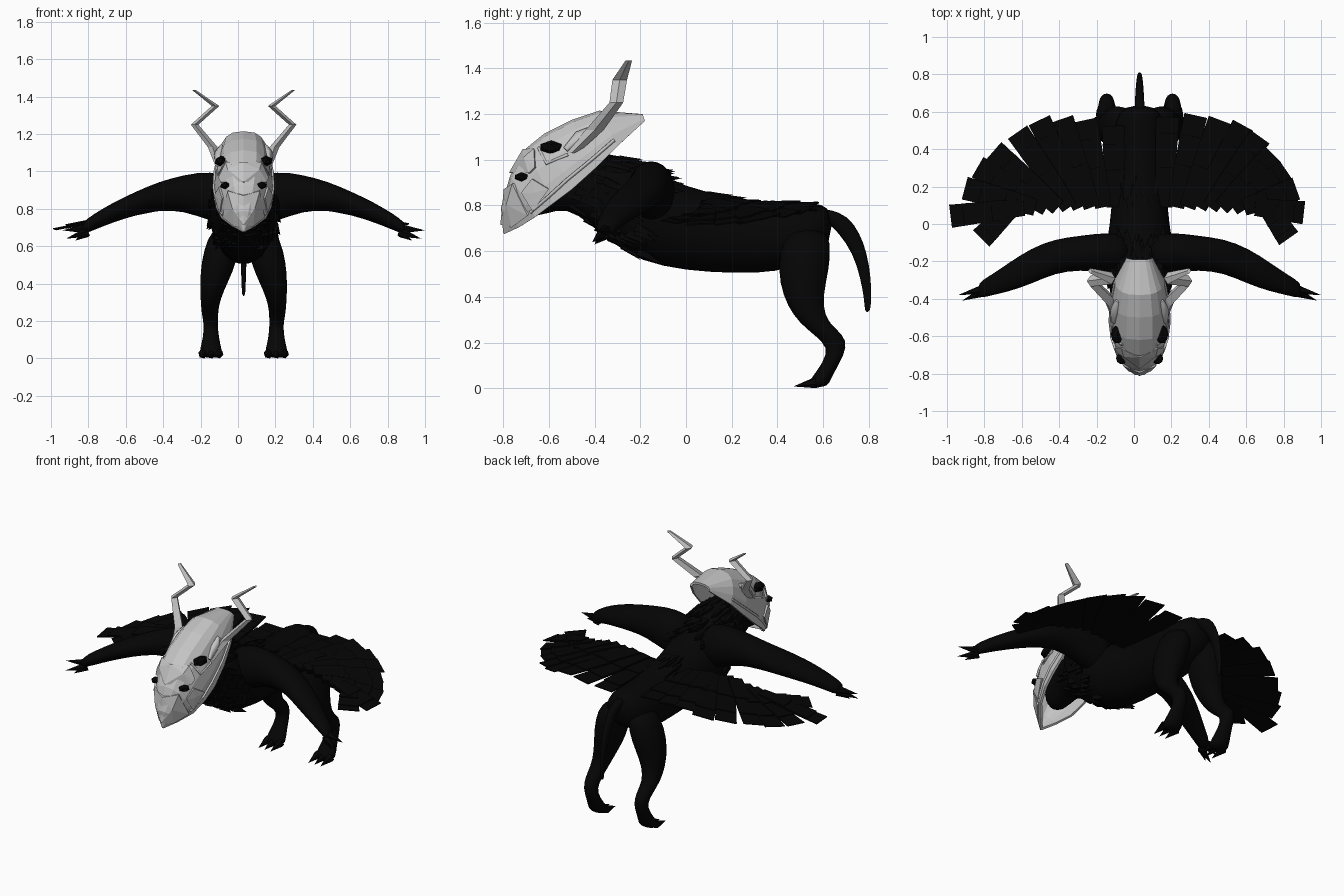
import bpy, bmesh, math, random
from mathutils import Vector

random.seed(4)
if "Cube" in bpy.data.objects:
    bpy.data.objects.remove(bpy.data.objects["Cube"])

CX = 0.03  # the body's own centre line
AXES = {"x": Vector((1, 0, 0)), "y": Vector((0, 1, 0)), "z": Vector((0, 0, 1))}


def material(name, value):
    m = bpy.data.materials.new(name)
    m.use_nodes = True
    col = (value, value, value, 1)
    m.diffuse_color = col
    m.node_tree.nodes["Principled BSDF"].inputs["Base Color"].default_value = col
    return m


BLACK = material("black fur", 0.0015)
BONE = material("pale grey bone", 0.55)


def add_object(name, data, mat):
    ob = bpy.data.objects.new(name, data)
    data.materials.append(mat)
    bpy.context.collection.objects.link(ob)
    return ob


def finish(name, bm, mat, smooth=False, subsurf=0):
    bmesh.ops.recalc_face_normals(bm, faces=bm.faces)
    for f in bm.faces:
        f.smooth = smooth
    me = bpy.data.meshes.new(name)
    bm.to_mesh(me)
    bm.free()
    ob = add_object(name, me, mat)
    if subsurf:
        ob.modifiers.new("round", "SUBSURF").levels = subsurf
    return ob


def loft(name, sections, plane, side=1, mat=BLACK, n=12, smooth=True):
    """Skin ellipses (x, y, z, ra, rb) lying in the given plane."""
    bm = bmesh.new()
    u, v = AXES[plane[0]], AXES[plane[1]]
    rings = []
    for x, y, z, ra, rb in sections:
        c = Vector((CX + side * x, y, z))
        angles = [math.tau * i / n for i in range(n)]
        rings.append([bm.verts.new(c + u * ra * math.cos(a) + v * rb * math.sin(a))
                      for a in angles])
    for r, s in zip(rings, rings[1:]):
        for i in range(n):
            bm.faces.new((r[i], r[(i + 1) % n], s[(i + 1) % n], s[i]))
    bm.faces.new(rings[0])
    bm.faces.new(rings[-1])
    return finish(name, bm, mat, smooth, 1 if smooth else 0)


def spike(bm, base, tip, r, n=5):
    d = (tip - base).normalized()
    u = d.orthogonal().normalized()
    v = d.cross(u)
    ring = [bm.verts.new(base + r * (u * math.cos(math.tau * i / n) + v * math.sin(math.tau * i / n)))
            for i in range(n)]
    top = bm.verts.new(tip)
    for i in range(n):
        bm.faces.new((ring[i], ring[(i + 1) % n], top))
    bm.faces.new(ring)


def tube(name, points, radii, depth, mat):
    cu = bpy.data.curves.new(name, "CURVE")
    cu.dimensions = "3D"
    cu.bevel_depth, cu.bevel_resolution = depth, 0
    cu.use_fill_caps = True
    sp = cu.splines.new("POLY")
    sp.points.add(len(points) - 1)
    for p, co, r in zip(sp.points, points, radii):
        p.co, p.radius = (*co, 1), r
    return add_object(name, cu, mat)


# Torso and neck
BODY = [(0, -.7, .82, .07, .08), (0, -.62, .86, .1, .1), (0, -.52, .91, .115, .12),
        (0, -.42, .87, .14, .155), (0, -.32, .83, .175, .2), (0, -.2, .77, .2, .22),
        (0, 0, .695, .16, .185), (0, .2, .67, .145, .17), (0, .4, .655, .145, .155),
        (0, .55, .69, .14, .125), (0, .64, .71, .08, .09)]
loft("torso", BODY, "xz", n=16)

# Shaggy mane swept backwards around the neck and chest, and along the spine
bm = bmesh.new()
for i in range(170):
    k = random.choice([2, 3, 3, 4, 4, 5, 6])
    t = random.random() * (.5 if k == 5 else 1)
    a = random.uniform(0, math.tau) if k < 5 else random.uniform(.8, 2.3)
    _, y, z, ra, rb = [p + (q - p) * t for p, q in zip(BODY[k], BODY[k + 1])]
    out = Vector((ra * math.cos(a), 0, rb * math.sin(a)))
    base = Vector((CX, y, z)) + out * .9
    spike(bm, base, base + out.normalized() * .035 + Vector((0, random.uniform(.06, .12), -.03)), .028, 4)
finish("mane", bm, BLACK)

# Tail
TAIL = [(0, .59, .785, .03, .04), (0, .65, .755, .028, .065), (0, .715, .68, .024, .05),
        (0, .762, .59, .02, .034), (0, .787, .48, .015, .025), (0, .797, .38, .012, .017),
        (0, .793, .33, .008, .012)]
loft("tail", TAIL, "xy", n=8)

# Limbs, mirrored
LEG = [(.09, .53, .71, .08, .10), (.12, .52, .57, .1, .12), (.145, .51, .46, .09, .105),
       (.17, .52, .36, .065, .08), (.18, .56, .285, .05, .065), (.18, .625, .235, .045, .068),
       (.175, .665, .18, .038, .042), (.175, .635, .11, .044, .038), (.175, .595, .05, .06, .045),
       (.175, .57, 0, .068, .05)]
ARM = [(.03, -.16, .83, .11, .14), (.18, -.15, .87, .11, .14), (.32, -.155, .885, .095, .1),
       (.45, -.17, .87, .095, .08), (.58, -.225, .828, .1, .065), (.7, -.285, .78, .08, .055),
       (.8, -.33, .73, .055, .045), (.87, -.36, .69, .045, .035)]
FINGERS = [(.97, -.38, .685), (.95, -.41, .64), (.9, -.4, .63)]
for label, s in (("left", 1), ("right", -1)):
    loft(label + "_leg", LEG, "xy", s)
    loft(label + "_arm", ARM, "yz", s)
    bm = bmesh.new()
    for dx in (-.042, 0, .042):
        x = CX + s * (.175 + dx)
        spike(bm, Vector((x, .57, .025)), Vector((x, .47, .008)), .026, 6)
    finish(label + "_toes", bm, BLACK)
    bm = bmesh.new()
    for x, y, z in FINGERS:
        spike(bm, Vector((CX + s * .84, -.35 + (y + .38) * .5, z * .4 + .42)),
              Vector((CX + s * x, y, z)), .026, 6)
    finish(label + "_fingers", bm, BLACK)

# Wings: overlapping square-ended feathers fanned along a bone
TIPS = {1: [(.15, .58), (.3, .58), (.43, .56), (.55, .52), (.64, .46), (.72, .38), (.79, .29),
            (.84, .19), (.88, .06), (.8, -.08)],
        -1: [(.14, .53), (.29, .55), (.42, .575), (.54, .56), (.66, .5), (.78, .39), (.86, .3),
             (.93, .19), (1.02, .04), (.85, -.08)]}


def wing_height(off):
    return .77 + .1 * min(off, .4) - max(0, off - .4) * .2


def feather(root, tip, width, lift):
    d = (tip - root).normalized()
    side = Vector((-d.y, d.x))
    rows = []
    for t in (0, .35, .7, 1):
        c = root.lerp(tip, t)
        w = width * (.75 + .25 * t)
        rows.append([(c + side * k * w, lift + k * .004) for k in (-1, 1)])
    return [[(p.x, p.y, wing_height(p.x) + h) for p, h in row] for row in rows]


for label, s in (("left", 1), ("right", -1)):
    bm = bmesh.new()
    for layer, (reach, width) in enumerate(((1, .062), (.8, .06), (.45, .055))):
        for i, tip in enumerate(TIPS[s]):
            t = i / (len(TIPS[s]) - 1)
            root = Vector((.13 + .55 * t, .09))
            end = root.lerp(Vector(tip), reach * random.uniform(.96, 1.02))
            rows = feather(root, end, width, layer * .008 + (i % 3) * .003)
            vs = [[bm.verts.new((CX + s * x, y, z)) for x, y, z in row] for row in rows]
            for a, b in zip(vs, vs[1:]):
                bm.faces.new((a[0], a[1], b[1], b[0]))
    ob = finish(label + "_wing", bm, BLACK)
    ob.modifiers.new("thickness", "SOLIDIFY").thickness = .006

# Mask: arches between a crown point and a rim point (y, z), with half widths
MASK = [((-.19, 1.2), (-.18, 1.17), .07), ((-.38, 1.215), (-.3, 1.06), .135),
        ((-.5, 1.175), (-.4, .96), .155), ((-.62, 1.115), (-.5, .87), .16),
        ((-.7, 1.05), (-.58, .81), .15), ((-.77, .93), (-.66, .75), .12),
        ((-.81, .79), (-.73, .705), .06), ((-.8, .68), (-.795, .675), .004)]


def mask_point(t, a, s=1):
    """Point on the mask: t runs crown to beak, a runs rim (0) to ridge (90)."""
    i = min(int(t), len(MASK) - 2)
    f = t - i
    (top, low, w), (top2, low2, w2) = MASK[i], MASK[i + 1]
    top, low = Vector(top).lerp(Vector(top2), f), Vector(low).lerp(Vector(low2), f)
    c, h = math.cos(math.radians(a)), math.sin(math.radians(a))
    x = math.copysign(abs(c) ** .7, c) * (w + (w2 - w) * f)
    yz = low.lerp(top, h)
    return Vector((CX + s * x, yz.x, yz.y))


bm = bmesh.new()
rings = [[bm.verts.new(mask_point(t, a)) for a in range(0, 181, 18)] for t in range(len(MASK))]
for r, q in zip(rings, rings[1:]):
    for i in range(len(r) - 1):
        bm.faces.new((r[i], r[i + 1], q[i + 1], q[i]))
mask = finish("mask", bm, BONE)
mask.modifiers.new("shell", "SOLIDIFY").thickness = .014


def raised_plate(name, corners, s, lift):
    """Faceted plate standing proud of the mask."""
    bm = bmesh.new()
    mid = [sum(c[k] for c in corners) / len(corners) for k in (0, 1)]
    core = Vector((CX, -.6, .92))
    base = [mask_point(t, a, s) for t, a in corners]
    top = [p + (p - core).normalized() * lift for p in base]
    m = mask_point(*mid, s)
    centre = bm.verts.new(m + (m - core).normalized() * lift)
    low, high = [[bm.verts.new(p) for p in ring] for ring in (base, top)]
    for i in range(len(low)):
        j = (i + 1) % len(low)
        bm.faces.new((low[i], low[j], high[j], high[i]))
        bm.faces.new((high[i], high[j], centre))
    finish(name, bm, BONE)


# Raised plates and seams of the mask, eyes and horns
PLATES = {"brow_plate": [(4.1, 90), (3.7, 62), (4, 40), (4.3, 42), (4.9, 90)],
          "beak_plate": [(5.4, 90), (5, 55), (5.2, 8), (6.2, 12), (6.6, 90)],
          "cheek_plate": [(4.9, 34), (4.3, 34), (3.9, 14), (4.9, 8)]}
SEAMS = {"eye": [(3.5, 62), (3.5, 36), (2.6, 30)],
         "rim": [(5.1, 8), (4, 8), (3, 10), (2, 10), (1, 10)]}
HORN = [(.135, -.5, 1.03, .016, .028), (.165, -.4, 1.13, .026, .04), (.262, -.305, 1.25, .02, .03),
        (.15, -.29, 1.35, .02, .032), (.265, -.25, 1.435, .01, .014)]
for label, s in (("left", 1), ("right", -1)):
    for part, corners in PLATES.items():
        raised_plate(f"{label}_{part}", corners, s, .012)
    for part, path in SEAMS.items():
        tube(f"{label}_{part}_seam", [mask_point(t, a, s) for t, a in path], [1] * len(path), .008, BONE)
    loft(label + "_horn", HORN, "xy", s, BONE, n=4, smooth=False)
    # Lower horn plate running back from the eye
    tube(label + "_horn_root", [mask_point(t, a, s) for t, a in ((2.6, 36), (2, 40), (1.5, 42))],
         [.6, 1.2, .6], .025, BONE)
    for part, t, a, size in (("eye", 3, 49, (.038, .055, .03)), ("small_eye", 4.65, 50, (.034, .034, .02))):
        bm = bmesh.new()
        bmesh.ops.create_icosphere(bm, subdivisions=1, radius=1)
        bmesh.ops.scale(bm, vec=size, verts=bm.verts)
        bmesh.ops.translate(bm, vec=mask_point(t, a, s), verts=bm.verts)
        finish(f"{label}_{part}", bm, BLACK)
